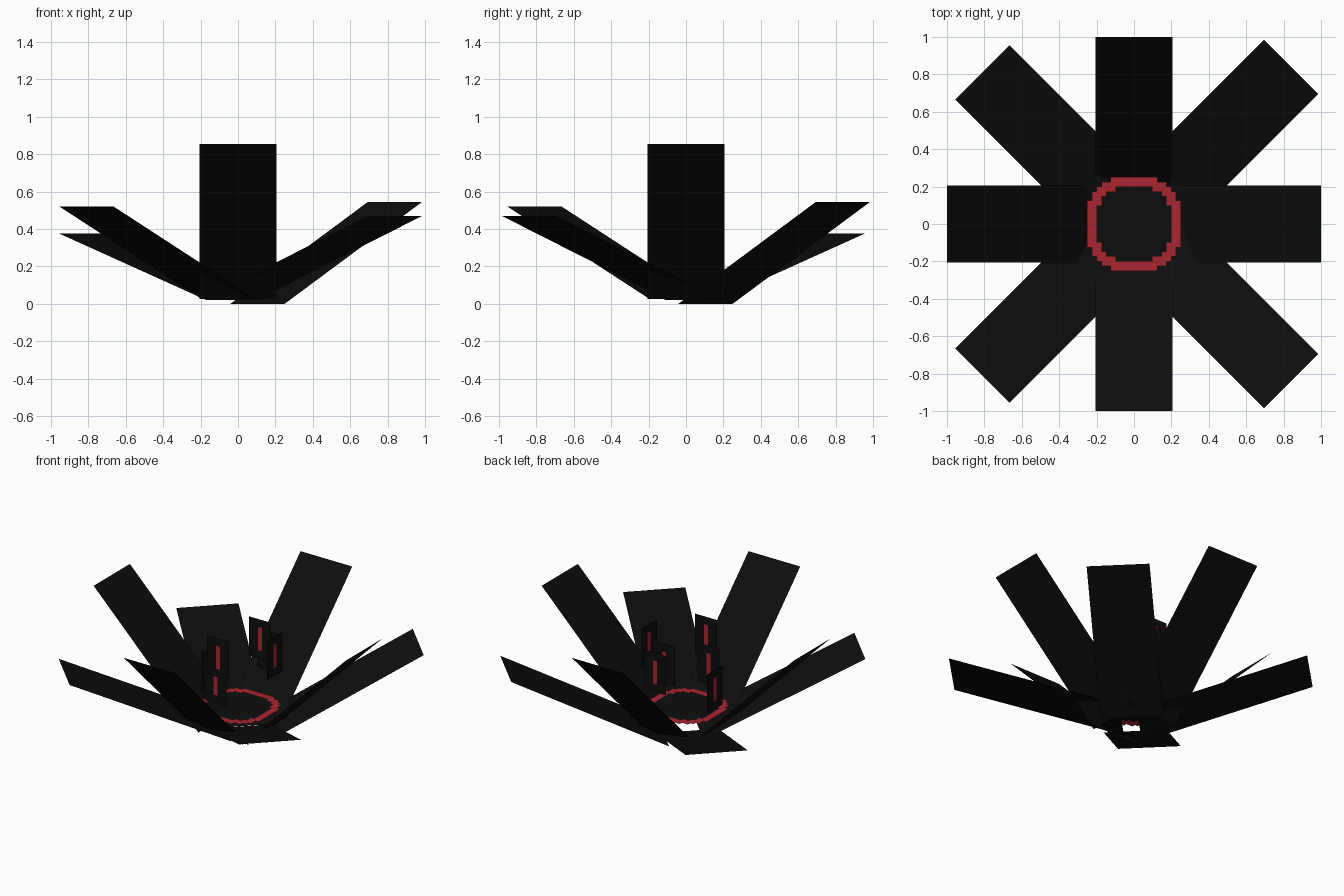
import bpy, bmesh
from math import radians
from mathutils import Matrix, Vector

cube = bpy.data.objects.get("Cube")
if cube:
    bpy.data.objects.remove(cube, do_unlink=True)


def material(name, rgb):
    mat = bpy.data.materials.new(name)
    mat.use_nodes = True
    color = (*rgb, 1.0)
    mat.diffuse_color = color
    bsdf = mat.node_tree.nodes["Principled BSDF"]
    bsdf.inputs["Base Color"].default_value = color
    bsdf.inputs["Roughness"].default_value = 0.9
    return mat


BLACK = material("soot black", (0.0042, 0.0042, 0.0042))
RED = material("deep red", (0.41, 0.018, 0.03))


def add_object(name, bm):
    mesh = bpy.data.meshes.new(name)
    bm.to_mesh(mesh)
    bm.free()
    mesh.materials.append(BLACK)
    mesh.materials.append(RED)
    obj = bpy.data.objects.new(name, mesh)
    bpy.context.collection.objects.link(obj)
    return obj


# Petals: flat strips rising outwards
def petal(name, angle, inner, outer, half_width=0.205):
    bm = bmesh.new()
    (r0, z0), (r1, z1) = inner, outer
    corners = [(r0, -half_width, z0), (r1, -half_width, z1),
               (r1, half_width, z1), (r0, half_width, z0)]
    bm.faces.new([bm.verts.new(c) for c in corners])
    bm.transform(Matrix.Rotation(radians(angle), 4, "Z"))
    add_object(name, bm)


for name, angle in (("left", 0), ("back", 90), ("right", 180), ("front", 270)):
    petal(name + "_petal", angle, (0.17, 0.025), (1.0, 0.855))

petal("back_left_petal", 45, (0.148, 0.0), (1.188, 0.545))
petal("back_right_petal", 135, (0.035, 0.02), (1.146, 0.375))
petal("front_right_petal", 225, (0.08, 0.03), (1.146, 0.52))
petal("front_left_petal", 315, (0.083, 0.074), (1.188, 0.47))


# Centre disc: stepped outline with a red rim
bm = bmesh.new()
bmesh.ops.create_grid(bm, x_segments=20, y_segments=20, size=0.25)
outside = []
for face in bm.faces:
    c = face.calc_center_median()
    reach = (abs(c.x) ** 2.7 + abs(c.y) ** 2.7) ** (1 / 2.7)
    if reach > 0.25:
        outside.append(face)
    elif reach > 0.203:
        face.material_index = 1
bmesh.ops.delete(bm, geom=outside, context="FACES")
bmesh.ops.translate(bm, verts=bm.verts, vec=(0, 0, 0.183))
add_object("ring_disc", bm)


# Hanging plates: upright black cards with a red slot in the middle
def plate(name, location, angle):
    bm = bmesh.new()
    us, vs = (-0.087, -0.016, 0.016, 0.087), (-0.14, -0.083, 0.083, 0.14)
    grid = [[bm.verts.new((u, 0, v)) for u in us] for v in vs]
    for j in range(3):
        for i in range(3):
            face = bm.faces.new((grid[j][i], grid[j][i + 1],
                                 grid[j + 1][i + 1], grid[j + 1][i]))
            face.material_index = int(i == 1 and j == 1)
    bm.transform(Matrix.Translation(Vector(location))
                 @ Matrix.Rotation(radians(angle), 4, "Z"))
    add_object(name, bm)


plate("back_upper_plate", (0.01, 0.235, 0.575), 0)
plate("back_lower_plate", (0.07, 0.25, 0.5), 0)
plate("left_plate", (0.25, 0.06, 0.585), 90)
plate("right_plate", (-0.25, 0.03, 0.38), 90)
plate("front_upper_plate", (-0.01, -0.21, 0.605), 0)
plate("front_lower_plate", (-0.04, -0.2, 0.41), 0)
